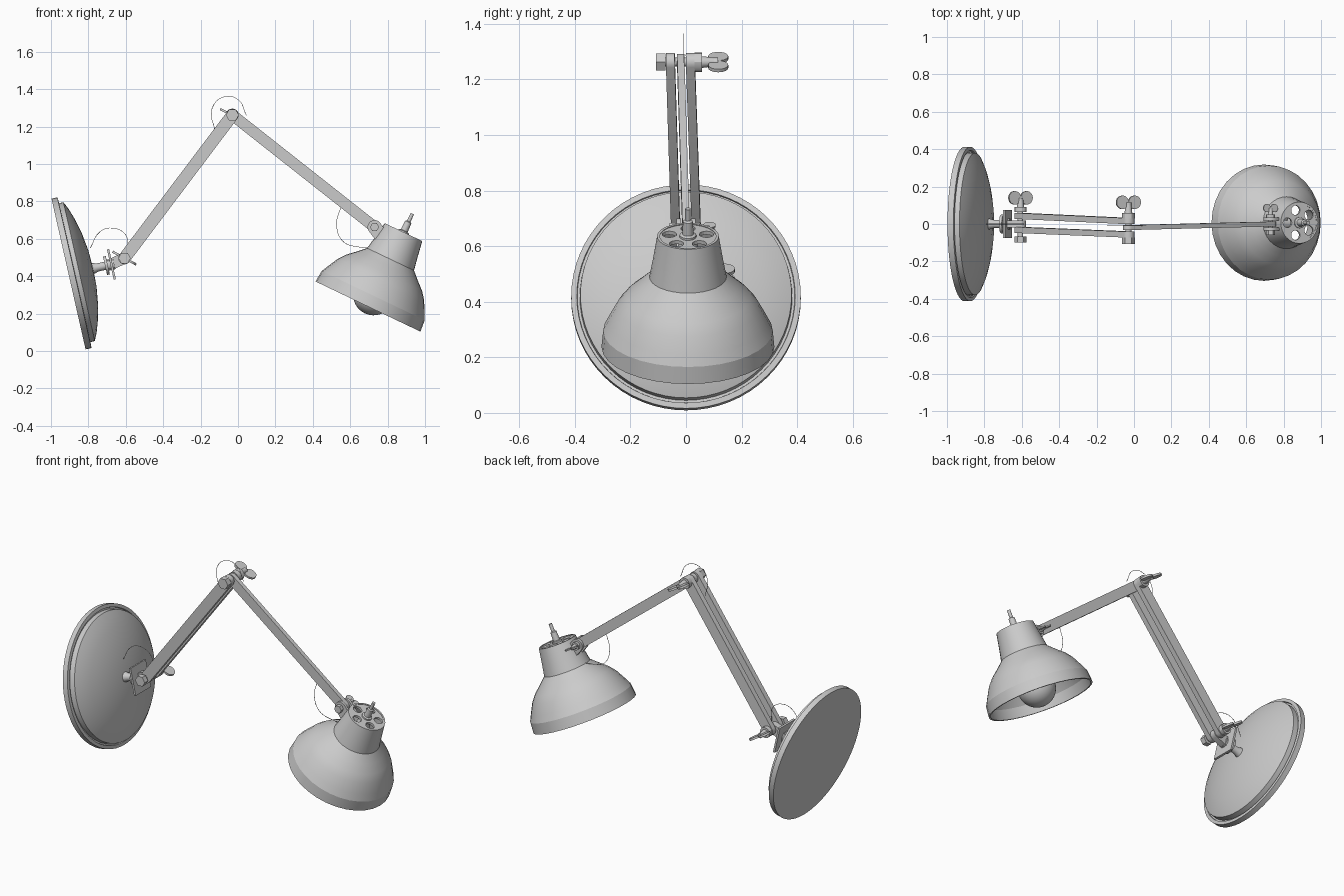
import bpy, bmesh, math
from mathutils import Vector, Matrix

if "Cube" in bpy.data.objects:
    bpy.data.objects.remove(bpy.data.objects["Cube"], do_unlink=True)


def frame(origin, axis):
    """Matrix whose local Z follows axis, placed at origin."""
    rot = Vector(axis).to_track_quat('Z', 'Y').to_matrix().to_4x4()
    return Matrix.Translation(origin) @ rot


def finish(name, bm, matrix, smooth=30):
    bmesh.ops.recalc_face_normals(bm, faces=bm.faces)
    mesh = bpy.data.meshes.new(name)
    bm.to_mesh(mesh)
    bm.free()
    obj = bpy.data.objects.new(name, mesh)
    bpy.context.collection.objects.link(obj)
    obj.matrix_world = matrix
    if smooth:
        bpy.ops.object.select_all(action='DESELECT')
        obj.select_set(True)
        bpy.context.view_layer.objects.active = obj
        bpy.ops.object.shade_smooth_by_angle(angle=math.radians(smooth))
    return obj


def lathe(name, profile, origin, axis, sides=32, smooth=30, closed=False):
    """Spin (radius, height) points about axis."""
    bm = bmesh.new()
    verts = [bm.verts.new((r, 0, h)) for r, h in profile]
    pairs = list(zip(verts, verts[1:]))
    if closed:
        pairs.append((verts[-1], verts[0]))
    edges = [bm.edges.new(p) for p in pairs]
    bmesh.ops.spin(bm, geom=verts + edges, cent=(0, 0, 0), axis=(0, 0, 1),
                   angle=math.tau, steps=sides)
    bmesh.ops.remove_doubles(bm, verts=bm.verts, dist=0.0005)
    return finish(name, bm, frame(origin, axis), smooth)


def rod(name, start, end, r, sides=20, r_end=None):
    start, end = Vector(start), Vector(end)
    length = (end - start).length
    r_end = r if r_end is None else r_end
    return lathe(name, [(0, 0), (r, 0), (r_end, length), (0, length)],
                 start, end - start, sides)


def strap(name, start, end, width, thick, ends=8):
    """Flat bar with rounded ends, its flat sides facing +y and -y."""
    start, end = Vector(start), Vector(end)
    x = (end - start).normalized()
    z = x.cross(Vector((0, 1, 0))).normalized()
    y = z.cross(x)
    length, r = (end - start).length, width / 2
    bm = bmesh.new()
    outline = []
    for cx, first in ((length, -math.pi / 2), (0, math.pi / 2)):
        for i in range(ends + 1):
            a = first + math.pi * i / ends
            outline.append(bm.verts.new((cx + r * math.cos(a), -thick / 2, r * math.sin(a))))
    face = bm.faces.new(outline)
    top = bmesh.ops.extrude_face_region(bm, geom=[face])["geom"]
    bmesh.ops.translate(bm, vec=(0, thick, 0),
                        verts=[v for v in top if isinstance(v, bmesh.types.BMVert)])
    matrix = Matrix.Translation(start) @ Matrix((x, y, z)).transposed().to_4x4()
    return finish(name, bm, matrix)


def block(name, centre, axis, size):
    bm = bmesh.new()
    bmesh.ops.create_cube(bm, size=1)
    bmesh.ops.scale(bm, vec=size, verts=bm.verts)
    # local X follows axis, local Y stays on world Y
    x = Vector(axis).normalized()
    y = Vector((0, 1, 0))
    matrix = Matrix.Translation(centre) @ Matrix((x, y, x.cross(y))).transposed().to_4x4()
    return finish(name, bm, matrix, 0)


def wing_bolt(prefix, x, z, head, nut, wings, r, wing_r, tilt):
    """Hinge bolt along y: hex head, nut, collar and two round wings."""
    rod(prefix + "_bolt", (x, head, z), (x, wings, z), r * 0.45)
    rod(prefix + "_bolt_head", (x, head, z), (x, head + r, z), r, 6)
    rod(prefix + "_nut", (x, nut - r * 0.8, z), (x, nut, z), r, 12)
    rod(prefix + "_collar", (x, nut, z), (x, wings, z), r * 0.6, 16, r * 0.4)
    span = Vector((math.cos(tilt), 0, math.sin(tilt)))
    normal = Vector((-span.z, 0, span.x))
    for side, sign in (("right", -1), ("left", 1)):
        c = Vector((x, wings, z)) + span * sign * wing_r
        rod(f"{prefix}_{side}_wing", c - normal * wing_r * 0.17,
            c + normal * wing_r * 0.17, wing_r)


def cord(name, points, y):
    curve = bpy.data.curves.new(name, 'CURVE')
    curve.dimensions = '3D'
    curve.bevel_depth = 0.0015
    curve.bevel_resolution = 1
    curve.resolution_u = 6
    spline = curve.splines.new('BEZIER')
    spline.bezier_points.add(len(points) - 1)
    for p, (x, z) in zip(spline.bezier_points, points):
        p.co = (x, y, z)
        p.handle_left_type = p.handle_right_type = 'AUTO'
    bpy.context.collection.objects.link(bpy.data.objects.new(name, curve))


# Wall plate: tilted disc with a flange, a groove and a shallow dome
plate = Vector((-0.906, 0, 0.412))
out = Vector((0.976, 0, 0.2206)).normalized()
lathe("wall_plate", [(0, 0), (0.413, 0), (0.413, 0.032), (0.393, 0.034), (0.391, 0.026),
                     (0.382, 0.026), (0.38, 0.058), (0.34, 0.077), (0.28, 0.097),
                     (0.2, 0.117), (0.1, 0.131), (0, 0.135)], plate, out, 64)

# Swivel between the wall plate and the lower arm
lathe("swivel_stem", [(0, 0.12), (0.034, 0.12), (0.022, 0.16), (0.022, 0.2), (0.05, 0.2),
                      (0.05, 0.215), (0.03, 0.215), (0.03, 0.25), (0, 0.25)], plate, out)
block("swivel_plate", plate + out * 0.235, out, (0.012, 0.15, 0.165))
base_hinge = Vector((-0.607, 0, 0.497))
strap("swivel_tongue", plate + out * 0.23, base_hinge, 0.06, 0.04)

# Arms
elbow = Vector((-0.03, 0, 1.262))
head_hinge = Vector((0.73, 0, 0.663))
for side, y0, y1 in (("left", 0.043, 0.016), ("right", -0.032, -0.056)):
    strap(f"lower_arm_{side}_bar", base_hinge + Vector((0, y0, 0)),
          elbow + Vector((0, y1, 0)), 0.066, 0.032)
strap("upper_arm", elbow + Vector((0, -0.019, 0)), head_hinge + Vector((0, 0, 0)), 0.06, 0.026)

# Hinge hardware
wing_bolt("base_hinge", base_hinge.x, base_hinge.z, -0.1, 0.09, 0.14, 0.033, 0.036, -0.5)
wing_bolt("elbow", elbow.x, elbow.z, -0.108, 0.058, 0.116, 0.035, 0.036, -0.45)
wing_bolt("head_hinge", head_hinge.x, head_hinge.z, -0.06, 0.05, 0.085, 0.024, 0.022, -0.5)

# Shade: thin open shell
rim = Vector((0.695, 0.007, 0.238))
up = Vector((0.431, 0, 0.902)).normalized()
outer = [(0.311, 0), (0.305, 0.065), (0.285, 0.105), (0.255, 0.162), (0.225, 0.2),
         (0.18, 0.241), (0.139, 0.28), (0.126, 0.35), (0.111, 0.441)]
inner = [(r - 0.01, max(h - 0.004, 0)) for r, h in outer[:-1]] + [(0.101, 0.441)]
lathe("shade", outer + inner[::-1], rim, up, 32, 15, closed=True)

# Neck bracket: two cheeks on either side of the upper arm
neck = rim + up * 0.37 + Vector((-0.07, -0.007, 0.02))
for side, y in (("left", 0.026), ("right", -0.026)):
    offset = Vector((0, y, 0))
    strap(f"neck_bracket_{side}", head_hinge + offset, neck + offset, 0.075, 0.016)

# Vented cap: disc with a ring of holes
cap = lathe("shade_cap", [(0, 0.424), (0.105, 0.424), (0.105, 0.438), (0, 0.438)], rim, up)
bm = bmesh.new()
for i in range(5):
    turn = Matrix.Rotation(math.tau * i / 5 + math.pi / 2, 4, 'Z')
    bmesh.ops.create_cone(bm, cap_ends=True, segments=16, radius1=0.026, radius2=0.026,
                          depth=0.1, matrix=turn @ Matrix.Translation((0.07, 0, 0.431)))
cutter = finish("vent_cutter", bm, frame(rim, up), 0)
cutter.hide_render = True
vents = cap.modifiers.new("vents", 'BOOLEAN')
vents.object = cutter
vents.solver = 'EXACT'
bpy.ops.object.select_all(action='DESELECT')
cap.select_set(True)
bpy.context.view_layer.objects.active = cap
bpy.ops.object.modifier_apply(modifier=vents.name)
bpy.data.objects.remove(cutter, do_unlink=True)

# Cord grip, lamp holder and bulb
lathe("cord_grip", [(0, 0.43), (0.03, 0.43), (0.03, 0.446), (0.02, 0.45), (0.018, 0.5),
                    (0.01, 0.505), (0.01, 0.55), (0, 0.55)], rim, up, 20)
lathe("lamp_holder", [(0, 0.23), (0.042, 0.23), (0.042, 0.38), (0.03, 0.428), (0, 0.428)],
      rim, up, 20)
globe = [(0.11 * math.sin(a), 0.07 - 0.11 * math.cos(a))
         for a in (math.pi * 0.8 * i / 12 for i in range(13))]
lathe("bulb", globe + [(0.038, 0.19), (0.036, 0.24), (0, 0.24)], rim, up, 32)

# Fine loops of cord at the three hinges
cord("base_cord", [(-0.79, 0.55), (-0.74, 0.636), (-0.675, 0.658), (-0.6, 0.62), (-0.59, 0.53)], 0)
cord("elbow_cord", [(-0.125, 1.185), (-0.141, 1.29), (-0.08, 1.358), (0, 1.345), (0.045, 1.26)], -0.01)
cord("head_cord", [(0.55, 0.77), (0.527, 0.68), (0.56, 0.588), (0.65, 0.556), (0.75, 0.55)], 0)
